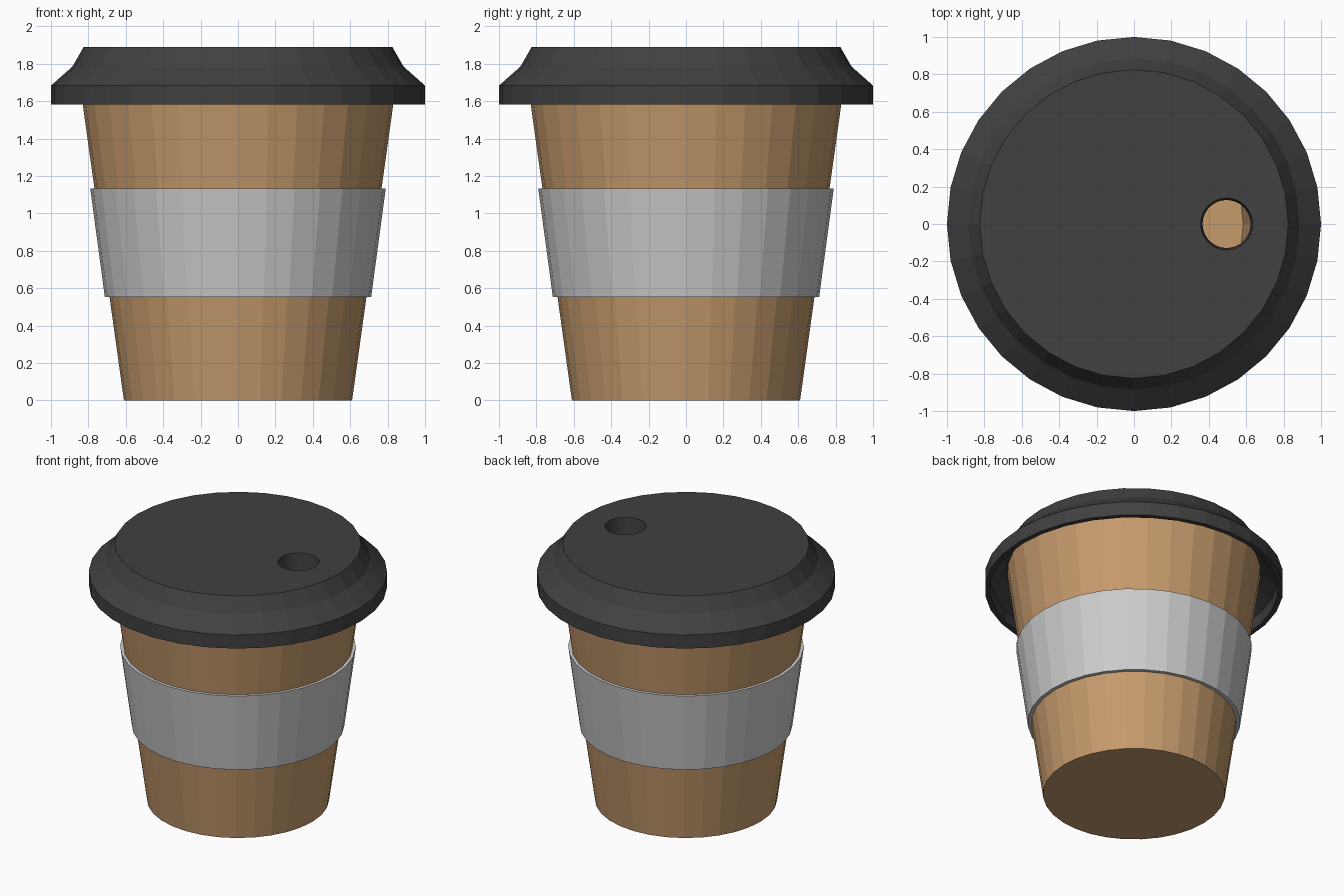
import bpy, bmesh, math

if "Cube" in bpy.data.objects:
    bpy.data.objects.remove(bpy.data.objects["Cube"])

SIDES = 32


def material(name, color):
    m = bpy.data.materials.new(name)
    m.diffuse_color = (*color, 1)
    m.use_nodes = True
    m.node_tree.nodes["Principled BSDF"].inputs["Base Color"].default_value = m.diffuse_color
    return m


def lathe(name, profile, mat=None, closed=False):
    """Spin a list of (radius, z) points around z; open ends are capped."""
    bm = bmesh.new()
    rings = [[bm.verts.new((r * math.cos(2 * math.pi * i / SIDES),
                            r * math.sin(2 * math.pi * i / SIDES), z))
              for i in range(SIDES)] for r, z in profile]
    pairs = list(zip(rings, rings[1:]))
    if closed:
        pairs.append((rings[-1], rings[0]))
    else:
        bm.faces.new(rings[0])
        bm.faces.new(rings[-1])
    for a, b in pairs:
        for i in range(SIDES):
            j = (i + 1) % SIDES
            bm.faces.new((a[i], a[j], b[j], b[i]))
    bmesh.ops.recalc_face_normals(bm, faces=bm.faces)
    mesh = bpy.data.meshes.new(name)
    bm.to_mesh(mesh)
    bm.free()
    ob = bpy.data.objects.new(name, mesh)
    bpy.context.collection.objects.link(ob)
    if mat:
        mesh.materials.append(mat)
    return ob


brown = material("cardboard", (0.56, 0.325, 0.152))
dark = material("dark_plastic", (0.052, 0.052, 0.052))

# Hollow tapered cup: outside from floor to rim, then down the inside
lathe("cup", [(0.61, 0), (0.85, 1.725), (0.82, 1.725), (0.584, 0.03)], brown)

# Sleeve band around the cup
lathe("sleeve", [(0.712, 0.552), (0.79, 1.133), (0.763, 1.133), (0.685, 0.552)],
      closed=True)

# Lid with a thick top: underside, inside of the skirt, then up the outside
lid = lathe("lid", [(0.87, 1.735), (0.965, 1.67), (0.965, 1.582),
                    (1.0, 1.582), (1.0, 1.683), (0.885, 1.785), (0.825, 1.89)], dark)

# Drinking hole, slightly narrower at the bottom
cutter = lathe("hole_cutter", [(0.126, 1.70), (0.141, 1.93)], dark)
cutter.location.x = 0.495
cutter.hide_render = True
cutter.hide_viewport = True
cut = lid.modifiers.new("drinking_hole", 'BOOLEAN')
cut.object = cutter
cut.operation = 'DIFFERENCE'
cut.solver = 'EXACT'
